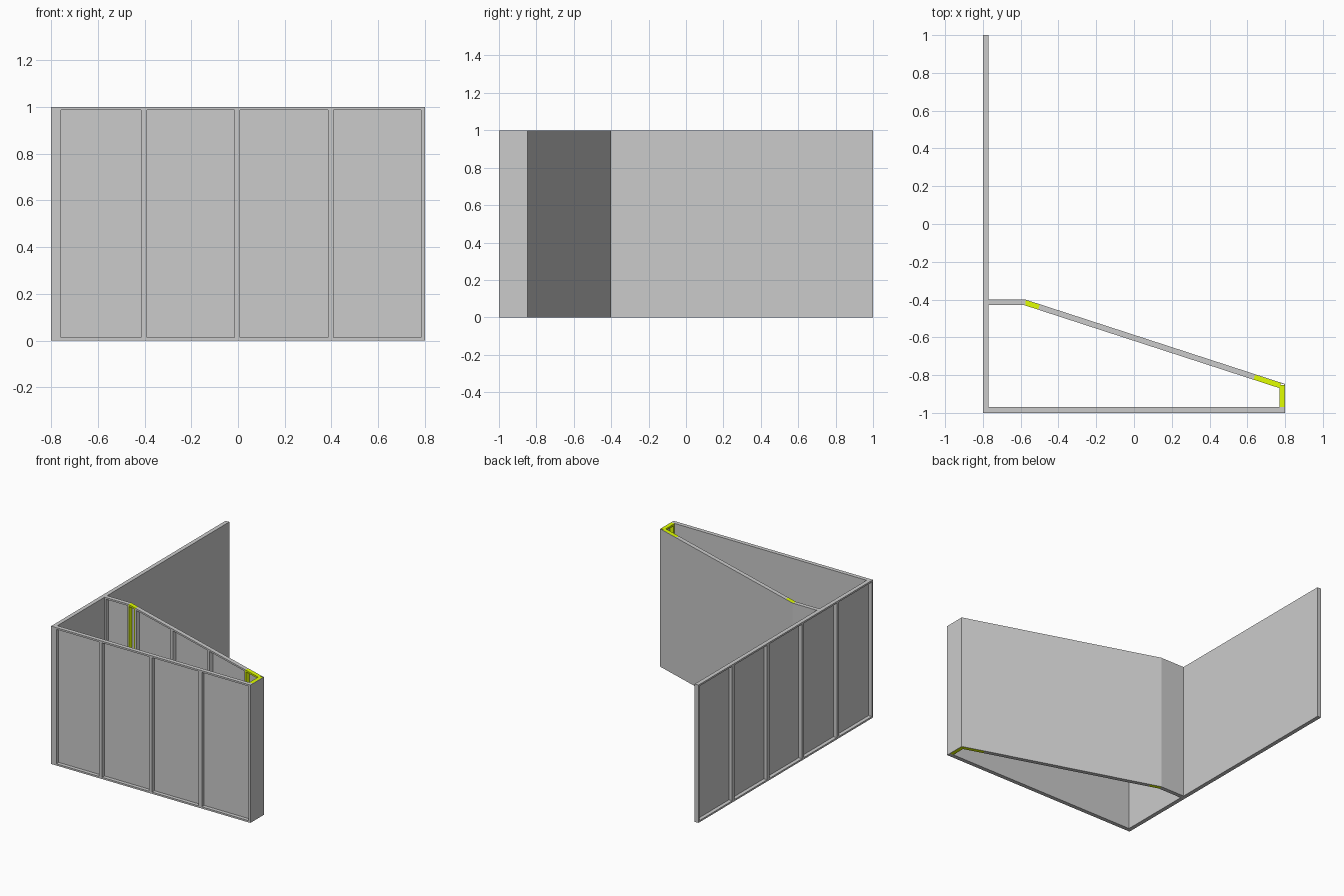
import bpy, bmesh
from mathutils import Vector, Matrix

if "Cube" in bpy.data.objects:
    bpy.data.objects.remove(bpy.data.objects["Cube"])

H, DEPTH, SKIN, STUD = 1.0, 0.03, 0.003, 0.0125

green = bpy.data.materials.new("green_paint")
green.diffuse_color = (0.75, 1.0, 0.0, 1)
green.use_nodes = True
green.node_tree.nodes["Principled BSDF"].inputs["Base Color"].default_value = green.diffuse_color


def finish(bm, name, mat=None):
    bmesh.ops.recalc_face_normals(bm, faces=bm.faces[:])
    mesh = bpy.data.meshes.new(name)
    bm.to_mesh(mesh)
    bm.free()
    obj = bpy.data.objects.new(name, mesh)
    bpy.context.collection.objects.link(obj)
    if mat:
        mesh.materials.append(mat)


def wall_matrix(start, along, inward):
    # local x runs along the wall, local y goes from skin to frame
    u, v = Vector((*along, 0)).normalized(), Vector((*inward, 0)).normalized()
    m = Matrix((u, v, (0, 0, 1))).transposed().to_4x4()
    m.translation = Vector((*start, 0))
    return m


def skin(name, m, a, b):
    bm = bmesh.new()
    bmesh.ops.create_cube(bm, size=1)
    bm.transform(m @ Matrix.Translation(((a + b) / 2, SKIN / 2, H / 2))
                 @ Matrix.Diagonal((b - a, SKIN, H, 1)))
    finish(bm, name)


def frame(name, m, a, b, mat=None):
    # rectangular ring of two studs and two rails
    bm = bmesh.new()
    rings = []
    for t in (0, STUD):
        for y in (SKIN, DEPTH):
            rings.append([bm.verts.new(m @ Vector((x, y, z))) for x, z in
                          ((a + t, t), (b - t, t), (b - t, H - t), (a + t, H - t))])
    ob, of, ib, inf = rings
    for p, q in ((ob, of), (of, inf), (inf, ib), (ib, ob)):
        for i in range(4):
            j = (i + 1) % 4
            bm.faces.new((p[i], p[j], q[j], q[i]))
    finish(bm, name, mat)


def wall(name, start, along, inward, joints, skin_ends, green_bays=()):
    m = wall_matrix(start, along, inward)
    skin(name + "_skin", m, *skin_ends)
    for i, (a, b) in enumerate(zip(joints, joints[1:])):
        frame(f"{name}_frame_{i + 1}", m, a, b, green if i in green_bays else None)


# long side wall, framed on the outside
wall("left_wall", (-0.77, -1), (0, 1), (-1, 0), [0.4 * i for i in range(6)], (0, 2))

# front wall, framed on the outside
wall("front_wall", (-0.77, -0.97), (1, 0), (0, -1),
     [0, 0.367, 0.767, 1.167, 1.567], (0, 1.567))

# short return wall, framed on the inside
wall("return_wall", (-0.77, -0.4), (1, 0), (0, -1), [0, 0.195], (0, 0.195))

# narrow end wall, green frame on the inside
wall("end_wall", (0.8, -1), (0, 1), (-1, 0), [0.03, 0.148], (0, 0.153), {0})

# slanted wall with green filler bays at both ends
p, q = Vector((-0.575, -0.4)), Vector((0.8, -0.847))
d = q - p
L = d.length
wall("slanted_wall", p, d, (d.y, -d.x), [0, 0.08, 0.48, 0.88, 1.28, L - 0.022], (0, L), {0, 4})
